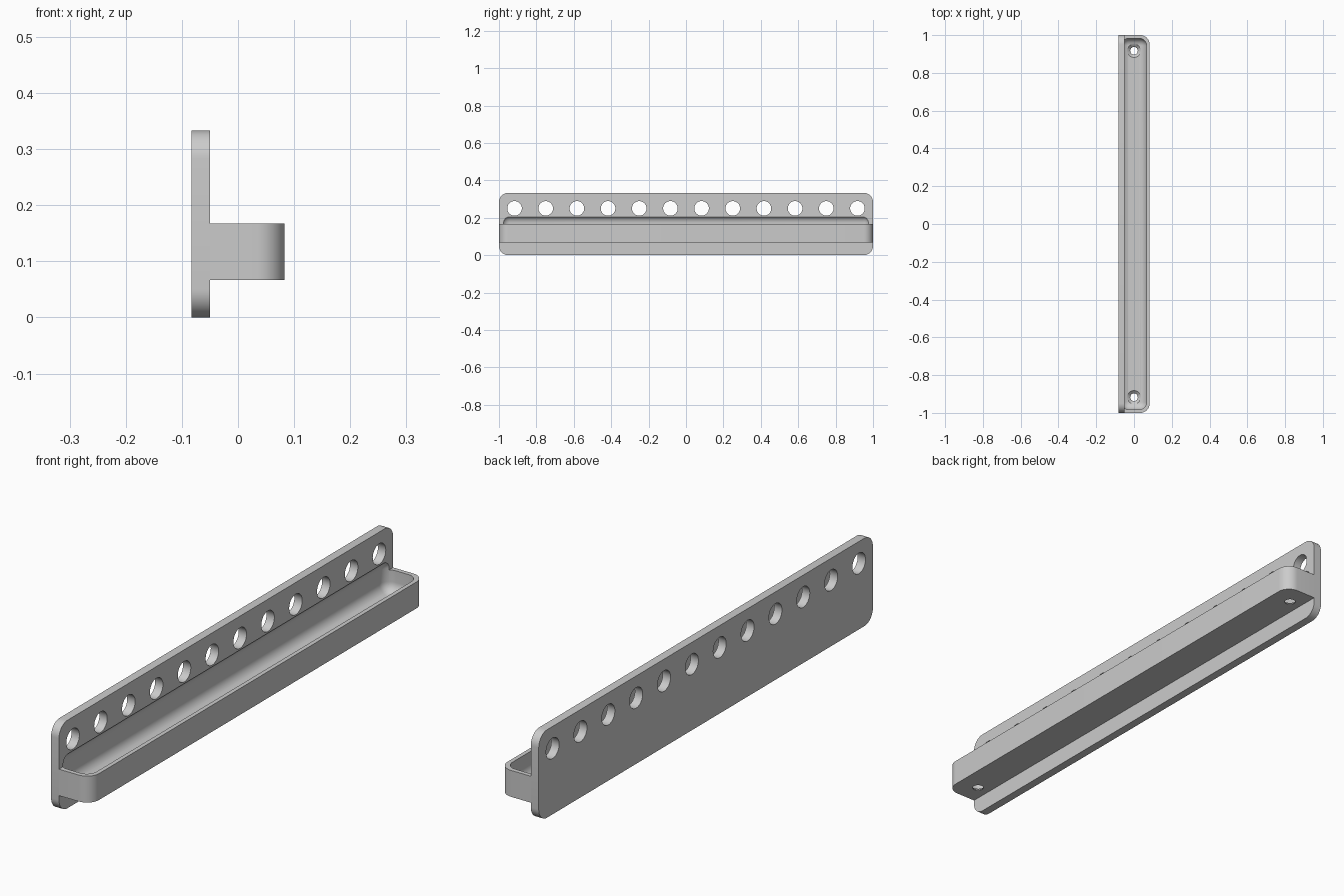
import bpy, bmesh, math
from mathutils import Matrix, Vector

default = bpy.data.objects.get("Cube")
if default:
    bpy.data.objects.remove(default, do_unlink=True)

gray = bpy.data.materials.new("light gray")
gray.use_nodes = True
color = (0.6, 0.6, 0.6, 1)
gray.diffuse_color = color
gray.node_tree.nodes["Principled BSDF"].inputs["Base Color"].default_value = color


def finish(name, bm):
    bmesh.ops.recalc_face_normals(bm, faces=bm.faces)
    mesh = bpy.data.meshes.new(name)
    bm.to_mesh(mesh)
    bm.free()
    mesh.materials.append(gray)
    obj = bpy.data.objects.new(name, mesh)
    bpy.context.collection.objects.link(obj)
    return obj


def rounded_box(name, low, high, radius, pick, segments=10):
    """Box between two corners, with the edges chosen by pick rounded."""
    low, high = Vector(low), Vector(high)
    bm = bmesh.new()
    bmesh.ops.create_cube(bm, size=1)
    for v in bm.verts:
        v.co = (low + high) / 2 + v.co * (high - low)
    edges = [e for e in bm.edges if pick(e.verts[0].co, e.verts[1].co)]
    bmesh.ops.bevel(bm, geom=edges, offset=radius, segments=segments,
                    profile=0.5, affect='EDGES')
    return finish(name, bm)


def add_cone(bm, r1, r2, start, end):
    start, end = Vector(start), Vector(end)
    axis = end - start
    turn = axis.to_track_quat('Z', 'Y').to_matrix().to_4x4()
    bmesh.ops.create_cone(bm, cap_ends=True, segments=40, radius1=r1, radius2=r2,
                          depth=axis.length,
                          matrix=Matrix.Translation((start + end) / 2) @ turn)


def cut(target, cutter):
    mod = target.modifiers.new("cut", 'BOOLEAN')
    mod.operation = 'DIFFERENCE'
    mod.solver = 'EXACT'
    mod.object = cutter
    bpy.context.view_layer.objects.active = target
    bpy.ops.object.modifier_apply(modifier=mod.name)


# Upright plate with four rounded corners
plate = rounded_box("back_plate", (-0.083, -1, 0), (-0.05, 1, 0.333), 0.05,
                    lambda a, b: abs(a.x - b.x) > 0.01)

# Shelf block with its two outer upright corners rounded
tray = rounded_box("tray", (-0.05, -1, 0.067), (0.083, 1, 0.167), 0.05,
                   lambda a, b: abs(a.z - b.z) > 0.01 and a.x > 0)

# Soft-edged hollow, which also bites slightly into the plate
hollow = rounded_box("hollow_cutter", (-0.067, -0.983, 0.083), (0.067, 0.983, 0.212),
                     0.04, lambda a, b: True)

# Row of round holes through the plate
bm = bmesh.new()
for i in range(12):
    y = (i - 5.5) / 6
    add_cone(bm, 0.039, 0.039, (-0.2, y, 0.25), (0.1, y, 0.25))
holes = finish("hole_cutter", bm)

cutters = [hollow, holes]
cut(plate, hollow)
cut(plate, holes)
cut(tray, hollow)

# Countersunk screw holes in the tray floor
for y in (-0.917, 0.917):
    for r1, r2, z1, z2 in ((0.02, 0.02, 0.03, 0.12), (0.02, 0.041, 0.069, 0.088)):
        bm = bmesh.new()
        add_cone(bm, r1, r2, (0, y, z1), (0, y, z2))
        cutter = finish("screw_cutter", bm)
        cut(tray, cutter)
        cutters.append(cutter)

for c in cutters:
    bpy.data.objects.remove(c, do_unlink=True)

# Smooth the rounded surfaces, keep hard edges crisp
for obj in (plate, tray):
    bpy.ops.object.select_all(action='DESELECT')
    obj.select_set(True)
    bpy.context.view_layer.objects.active = obj
    bpy.ops.object.shade_smooth_by_angle(angle=math.radians(30))
